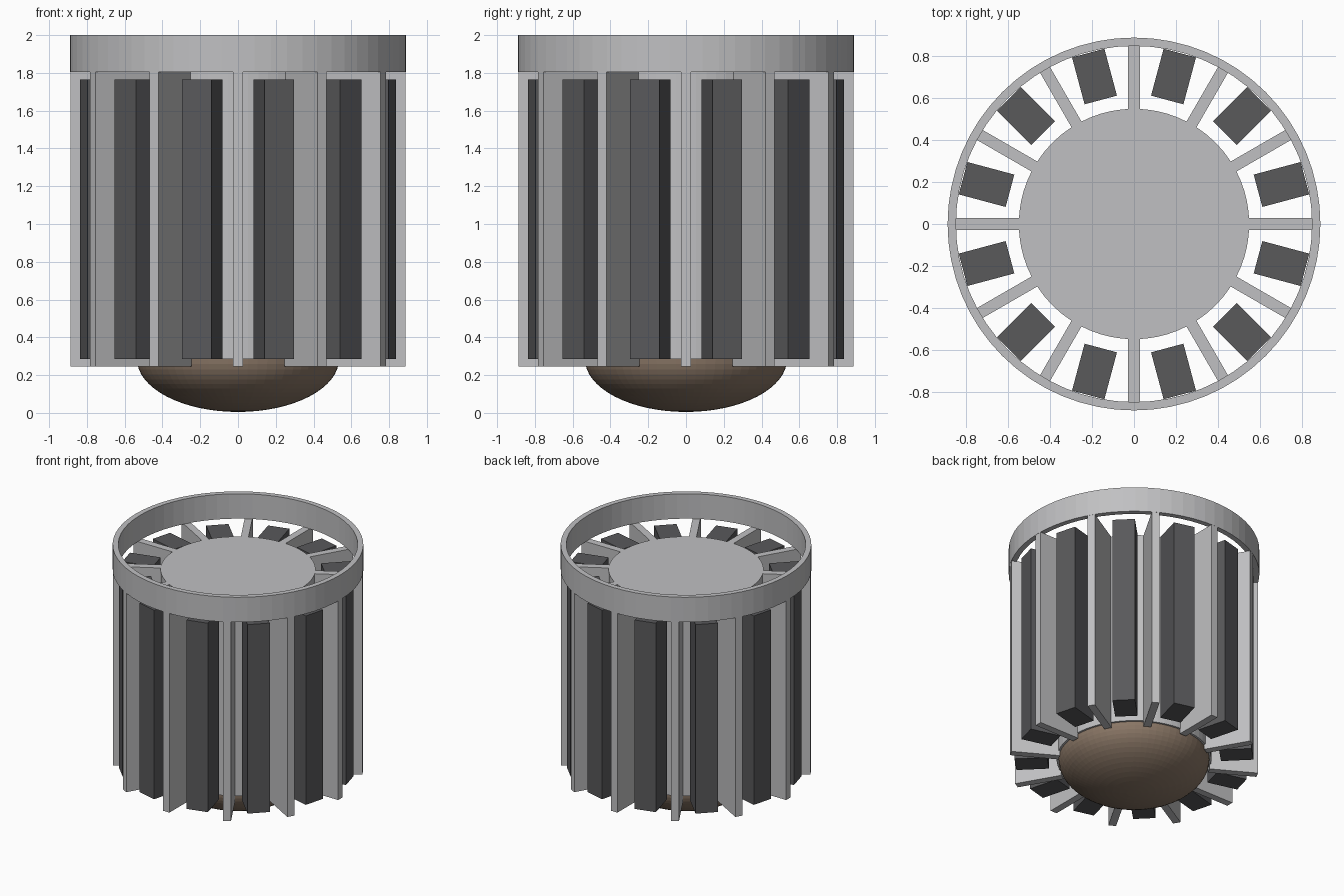
import bpy
import bmesh
from math import cos, sin, pi
from mathutils import Matrix

if "Cube" in bpy.data.objects:
    bpy.data.objects.remove(bpy.data.objects["Cube"], do_unlink=True)


def make_material(name, color):
    mat = bpy.data.materials.new(name)
    mat.use_nodes = True
    mat.diffuse_color = color
    mat.node_tree.nodes["Principled BSDF"].inputs["Base Color"].default_value = color
    return mat


metal = make_material("light grey metal", (0.53, 0.53, 0.54, 1))
dark = make_material("dark grey", (0.10, 0.10, 0.105, 1))
brown = make_material("brown", (0.25, 0.18, 0.13, 1))


def finish(name, bm, mat, smooth=False):
    bmesh.ops.recalc_face_normals(bm, faces=bm.faces)
    mesh = bpy.data.meshes.new(name)
    bm.to_mesh(mesh)
    bm.free()
    mesh.materials.append(mat)
    obj = bpy.data.objects.new(name, mesh)
    bpy.context.collection.objects.link(obj)
    if smooth:
        bpy.ops.object.select_all(action="DESELECT")
        obj.select_set(True)
        bpy.context.view_layer.objects.active = obj
        bpy.ops.object.shade_smooth_by_angle()
    return obj


def lathe(name, profile, mat, steps=64, closed=False, smooth=False):
    """Spin an (r, z) profile around the z axis."""
    bm = bmesh.new()
    verts = [bm.verts.new((r, 0, z)) for r, z in profile]
    pairs = list(zip(verts, verts[1:]))
    if closed:
        pairs.append((verts[-1], verts[0]))
    edges = [bm.edges.new(p) for p in pairs]
    bmesh.ops.spin(bm, geom=verts + edges, axis=(0, 0, 1), cent=(0, 0, 0),
                   angle=2 * pi, steps=steps, use_merge=True)
    bmesh.ops.remove_doubles(bm, verts=bm.verts, dist=0.0001)
    return finish(name, bm, mat, smooth)


def radial_box(name, r_in, r_out, width, z_low, z_high, angle, mat):
    bm = bmesh.new()
    bmesh.ops.create_cube(
        bm, size=1,
        matrix=Matrix.Rotation(angle, 4, "Z")
        @ Matrix.Translation(((r_in + r_out) / 2, 0, (z_low + z_high) / 2))
        @ Matrix.Diagonal((r_out - r_in, width, z_high - z_low, 1)))
    return finish(name, bm, mat)


# Central drum and the open ring above it
core_bottom, core_top, core_r = 0.285, 1.805, 0.55
lathe("core_drum", [(0, core_bottom), (core_r, core_bottom),
                    (core_r, core_top), (0, core_top)], metal)
lathe("top_ring", [(0.85, 1.805), (0.89, 1.805), (0.89, 2), (0.85, 2)],
      metal, closed=True)

# Shallow dome under the drum
dome_r, dome_h, rows = 0.535, 0.28, 16
dome = [(dome_r * sin(i * pi / 2 / rows), core_bottom - dome_h * cos(i * pi / 2 / rows))
        for i in range(rows + 1)]
lathe("bottom_dome", dome, brown)

# Radial fins with a dark block between each pair
count = 12
for i in range(count):
    angle = 2 * pi * i / count
    radial_box(f"fin_{i + 1}", 0.54, 0.888, 0.055, 0.245, 1.805, angle, metal)
    radial_box(f"block_{i + 1}", 0.613, 0.845, 0.16, 0.285, 1.765,
               angle + pi / count, dark)
